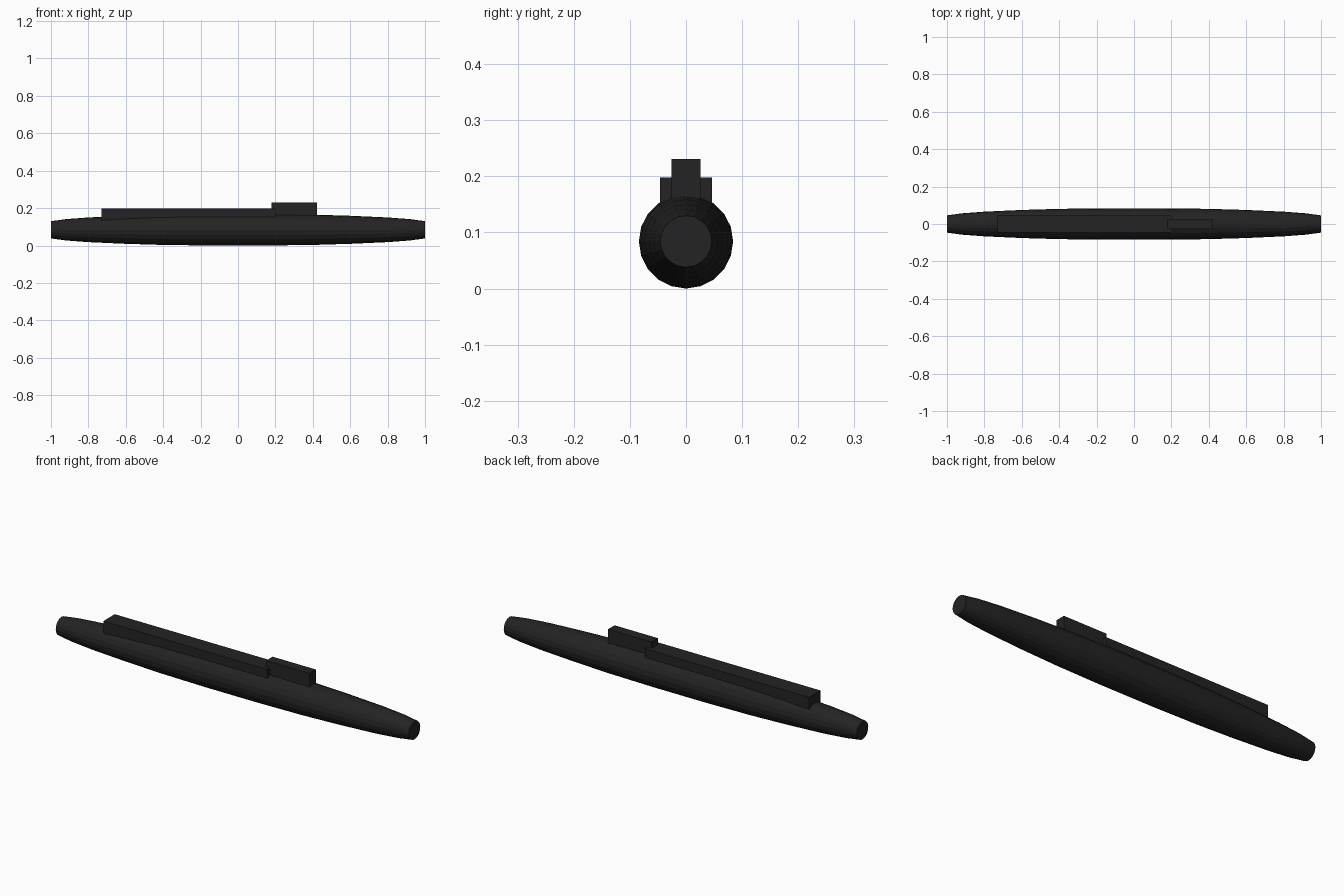
import bpy, bmesh, math

cube = bpy.data.objects.get("Cube")
if cube:
    bpy.data.objects.remove(cube, do_unlink=True)

black = bpy.data.materials.new("matte_black")
black.use_nodes = True
colour = (0.017, 0.017, 0.017, 1)
black.diffuse_color = colour
black.node_tree.nodes["Principled BSDF"].inputs["Base Color"].default_value = colour

SIDES = 20
RADIUS = 0.084


def finish(name, bm):
    bmesh.ops.recalc_face_normals(bm, faces=bm.faces)
    mesh = bpy.data.meshes.new(name)
    bm.to_mesh(mesh)
    bm.free()
    mesh.materials.append(black)
    obj = bpy.data.objects.new(name, mesh)
    bpy.context.collection.objects.link(obj)
    return obj


def box(name, x, y, z):
    bm = bmesh.new()
    bmesh.ops.create_cube(bm, size=1)
    for v in bm.verts:
        for axis, (low, high) in enumerate((x, y, z)):
            v.co[axis] = high if v.co[axis] > 0 else low
    return finish(name, bm)


# Hull: a faceted spindle with flat ends, mirrored front to back
half = [(0.15, RADIUS), (0.4, 0.081), (0.6, 0.075), (0.8, 0.066), (0.92, 0.057), (1, 0.046)]
profile = [(-x, r) for x, r in reversed(half)] + half
bm = bmesh.new()
rings = []
for x, r in profile:
    angles = [math.tau * i / SIDES for i in range(SIDES)]
    rings.append([bm.verts.new((x, r * math.cos(a), RADIUS + r * math.sin(a))) for a in angles])
for a, b in zip(rings, rings[1:]):
    for i in range(SIDES):
        j = (i + 1) % SIDES
        bm.faces.new((a[i], a[j], b[j], b[i]))
bm.faces.new(rings[0])
bm.faces.new(rings[-1])
finish("hull", bm)

# Long raised deck and the taller sail ahead of it
box("missile_deck", (-0.73, 0.2), (-0.046, 0.046), (0.13, 0.198))
box("sail", (0.178, 0.423), (-0.026, 0.026), (0.13, 0.231))
